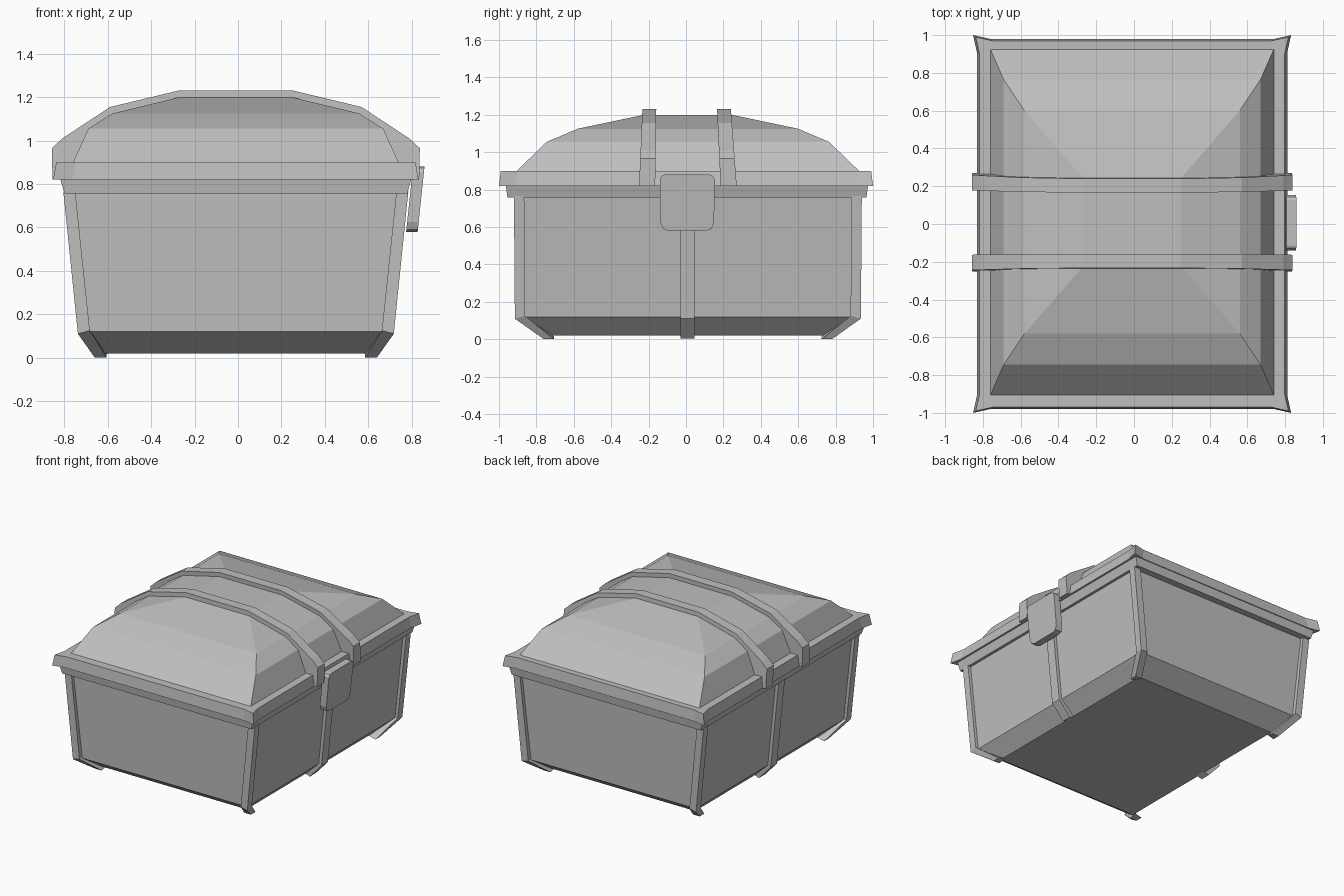
import bpy
import bmesh

old = bpy.data.objects.get("Cube")
if old:
    bpy.data.objects.remove(old, do_unlink=True)

grey = bpy.data.materials.new("plain_grey")
grey.use_nodes = True
tone = (0.52, 0.52, 0.52, 1)
grey.diffuse_color = tone
grey.node_tree.nodes["Principled BSDF"].inputs["Base Color"].default_value = tone

CX, CY = -0.01, 0.01  # centre of the box


def loft(name, rings):
    """Skin a row of matching point loops and cap both ends."""
    bm = bmesh.new()
    loops = [[bm.verts.new(p) for p in ring] for ring in rings]
    n = len(loops[0])
    for a, b in zip(loops, loops[1:]):
        for i in range(n):
            j = (i + 1) % n
            bm.faces.new((a[i], a[j], b[j], b[i]))
    bm.faces.new(loops[0])
    bm.faces.new(loops[-1])
    bmesh.ops.recalc_face_normals(bm, faces=bm.faces)
    mesh = bpy.data.meshes.new(name)
    bm.to_mesh(mesh)
    bm.free()
    mesh.materials.append(grey)
    obj = bpy.data.objects.new(name, mesh)
    bpy.context.collection.objects.link(obj)
    return obj


def rect(x, y, z):
    return [(CX + sx * x, CY + sy * y, z)
            for sx, sy in ((-1, -1), (1, -1), (1, 1), (-1, 1))]


def flared(x, y, z, flare, cy=0.0):
    """Rectangle whose corners are drawn outwards."""
    pts = []
    for sx, sy in ((-1, -1), (1, -1), (1, 1), (-1, 1)):
        trio = [(sx * x, sy * (y - 0.07)),
                (sx * (x + flare), sy * (y + flare)),
                (sx * (x - 0.07), sy * y)]
        if sx * sy < 0:
            trio.reverse()
        pts += [(CX + px, cy + py, z) for px, py in trio]
    return pts[::-1]


# Tapered box with a bevelled foot
loft("body", [rect(0.60, 0.75, 0.02), rect(0.705, 0.893, 0.12),
              rect(0.772, 0.905, 0.78)])

# Rims
loft("body_rim", [flared(0.79, 0.96, 0.757, 0.0, 0.005),
                  flared(0.808, 0.968, 0.82, 0.0, 0.005)])
loft("lid_rim", [flared(0.822, 0.98, 0.82, 0.02),
                 flared(0.808, 0.97, 0.90, 0.02)])

# Faceted hipped lid
loft("lid", [rect(0.755, 0.92, 0.89), rect(0.75, 0.915, 0.90),
             rect(0.68, 0.755, 1.055), rect(0.57, 0.59, 1.125),
             rect(0.26, 0.235, 1.20)])

# Corner posts with angled feet
post_path = [(0.795, 0.93, 0.765), (0.728, 0.925, 0.11), (0.65, 0.77, 0.0)]
W = 0.055
for xname, sx in (("left", 1), ("right", -1)):
    for yname, sy in (("front", -1), ("back", 1)):
        rings = []
        for x, y, z in post_path:
            lift = 0.015 if z < 0.2 else 0
            rings.append([(CX + sx * (x - dx), CY + sy * (y - dy), z + dz)
                          for dx, dy, dz in ((0, 0, 0), (W, 0, lift * (z > 0)),
                                             (W, W, lift), (0, W, lift * (z > 0)))])
        loft(f"{yname}_{xname}_corner_post", rings)

    # Upright strip down the middle of each long side
    strip = []
    for x, z in ((0.795, 0.765), (0.728, 0.11), (0.63, 0.003)):
        strip.append([(CX + sx * (x - d), y, z + d * (z < 0.2) * 0.4)
                      for d, y in ((0, -0.03), (0, 0.045), (0.05, 0.045), (0.05, -0.03))])
    loft(f"{xname}_side_strip", strip)

# Straps arching over the lid
half_arch = [(0.845, 0.82), (0.848, 0.965), (0.80, 1.01), (0.58, 1.155), (0.26, 1.232)]
arch = half_arch + [(-x, z) for x, z in reversed(half_arch)]
for name, y0, lean in (("back_strap", 0.228, 0.025), ("front_strap", -0.208, -0.012)):
    rings = []
    for side in (-1, 1):
        ring = []
        for x, z in arch:
            t = (z - 0.82) / 0.41
            ring.append((CX + x, y0 - lean * t + side * (0.043 - 0.006 * t), z))
        rings.append(ring)
    loft(name, rings)

# Tilted latch plate with clipped corners
half_latch = [(0.10, 0.58), (0.13, 0.59), (0.143, 0.625),
              (0.147, 0.855), (0.135, 0.875), (0.12, 0.88)]
outline = half_latch + [(-y, z) for y, z in reversed(half_latch)]
loft("latch", [[(depth + (z - 0.58) * 0.105, 0.007 + y, z) for y, z in outline]
               for depth in (0.775, 0.828)])
